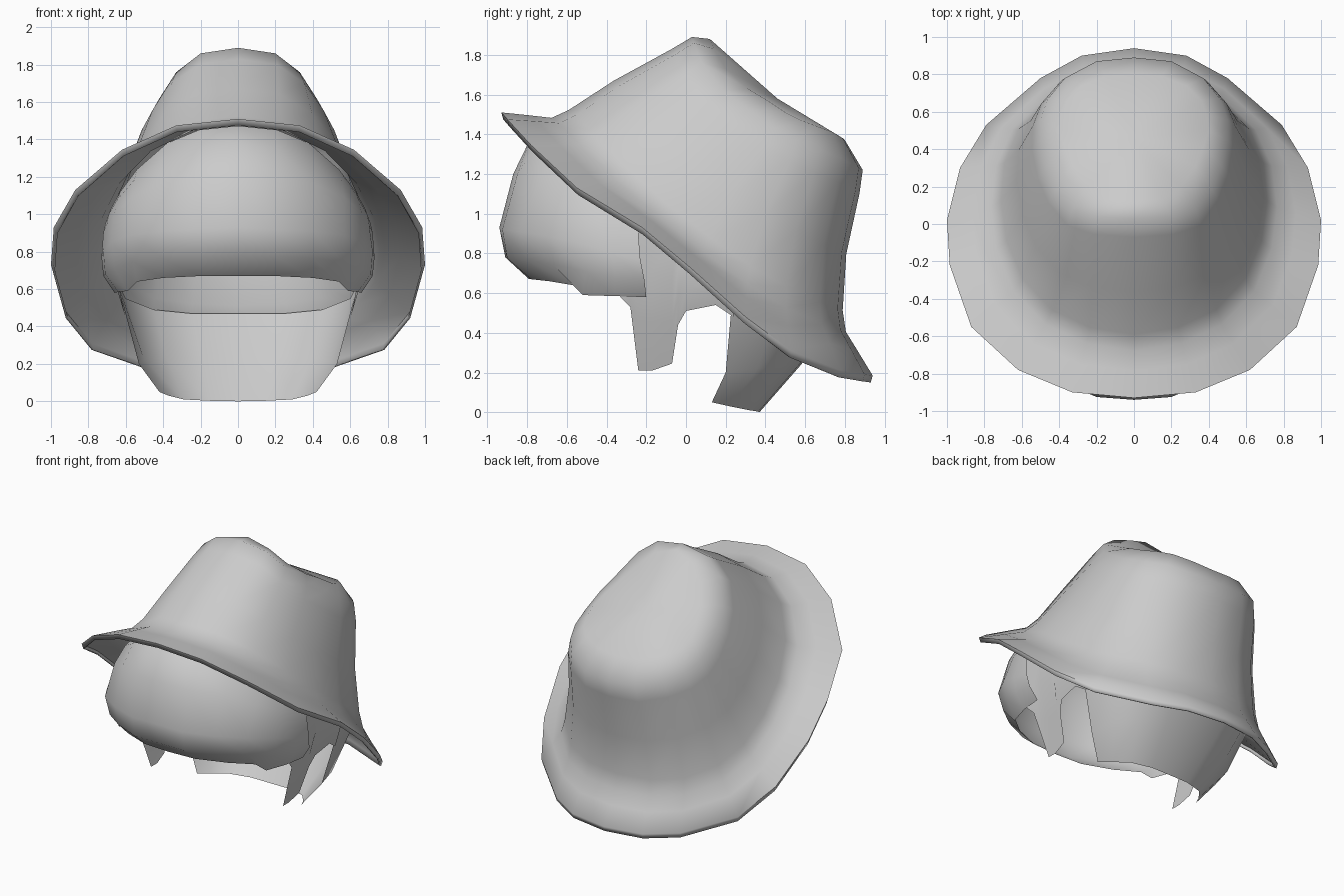
import bpy, bmesh, math
from mathutils import Vector

if "Cube" in bpy.data.objects:
    bpy.data.objects.remove(bpy.data.objects["Cube"])

grey = bpy.data.materials.new("plain grey")
grey.diffuse_color = (0.6, 0.6, 0.6, 1)
grey.use_nodes = True
grey.node_tree.nodes["Principled BSDF"].inputs["Base Color"].default_value = grey.diffuse_color


def lerp_ring(a, b, t, lift=0.0, swell=1.0):
    out = []
    for p, q in zip(a, b):
        v = Vector(p).lerp(Vector(q), t)
        out.append((v.x * swell, v.y, v.z + lift))
    return out


def full(half):
    """Closed ring from a half ring that starts and ends on x = 0."""
    return list(half) + [(-x, y, z) for x, y, z in reversed(half) if x > 1e-5]


def open_full(half):
    """Open row mirrored from a half row that starts on x = 0."""
    return [(-x, y, z) for x, y, z in reversed(half) if x > 0] + list(half)


def loft(name, rows, closed=False, cap=None, thickness=0.0, angle=50):
    bm = bmesh.new()
    grid = [[bm.verts.new(p) for p in row] for row in rows]
    n = len(grid[0])
    for a, b in zip(grid, grid[1:]):
        for i in range(n if closed else n - 1):
            j = (i + 1) % n
            bm.faces.new((a[i], a[j], b[j], b[i]))
    if cap:
        c = bm.verts.new(cap)
        for i in range(n):
            bm.faces.new((grid[-1][i], grid[-1][(i + 1) % n], c))
    bmesh.ops.recalc_face_normals(bm, faces=bm.faces)
    mesh = bpy.data.meshes.new(name)
    bm.to_mesh(mesh)
    bm.free()
    ob = bpy.data.objects.new(name, mesh)
    bpy.context.collection.objects.link(ob)
    mesh.materials.append(grey)
    if thickness:
        mod = ob.modifiers.new("thickness", 'SOLIDIFY')
        mod.thickness = thickness
        mod.offset = -1
    bpy.ops.object.select_all(action='DESELECT')
    ob.select_set(True)
    bpy.context.view_layer.objects.active = ob
    bpy.ops.object.shade_smooth_by_angle(angle=math.radians(angle))
    return ob


# Hat: half rings from front to back, tilted down towards the back
brim_edge = [(0, -.93, 1.51), (.33, -.9, 1.475), (.62, -.78, 1.345), (.87, -.55, 1.13),
             (.985, -.22, .93), (1, .02, .73), (.93, .3, .48), (.79, .53, .31),
             (.5, .78, .21), (.28, .9, .19), (0, .94, .185)]
brim_lip = [(x * .99, y * .99, z - .035) for x, y, z in brim_edge]
crown_base = [(0, -.64, 1.49), (.24, -.6, 1.465), (.45, -.5, 1.36), (.61, -.33, 1.19),
              (.7, -.12, 1.0), (.73, .1, .83), (.71, .31, .68), (.63, .5, .57),
              (.46, .67, .49), (.25, .76, .46), (0, .785, .45)]
crown_rim = [(0, .03, 1.89), (.2, .04, 1.86), (.33, .08, 1.76), (.42, .19, 1.62),
             (.47, .31, 1.53), (.5, .45, 1.43), (.5, .56, 1.37), (.46, .67, 1.32),
             (.37, .78, 1.28), (.2, .87, 1.23), (0, .89, 1.22)]
crown_top = [(0, .12, 1.88), (.15, .14, 1.83), (.25, .2, 1.73), (.33, .31, 1.63),
             (.37, .41, 1.57), (.4, .5, 1.51), (.39, .58, 1.47), (.36, .66, 1.44),
             (.28, .74, 1.41), (.15, .79, 1.38), (0, .8, 1.37)]
crown_waist = [(x, y - .025, z) for x, y, z in lerp_ring(crown_base, crown_rim, .45)]
hat_rows = [brim_lip, brim_edge,
            lerp_ring(brim_edge, crown_base, .5, -.005),
            lerp_ring(brim_edge, crown_base, .87, -.01),
            lerp_ring(crown_base, crown_waist, .18),
            crown_waist,
            lerp_ring(crown_base, crown_rim, .85, swell=1.02),
            crown_rim, crown_top]
loft("hat", [full(r) for r in hat_rows], True, (0, .46, 1.58), .012)

# Fringe: rounded front hair with a lower flap at each side
f_top = [(0, -.58, 1.47), (.2, -.56, 1.455), (.38, -.47, 1.38), (.54, -.35, 1.24),
         (.63, -.25, 1.12), (.68, -.19, 1.03), (.7, -.15, .97)]
f_high = [(0, -.87, 1.2), (.2, -.85, 1.195), (.41, -.74, 1.16), (.57, -.6, 1.09),
          (.66, -.45, 1.01), (.7, -.32, .95), (.72, -.24, .9)]
f_mid = [(0, -.94, .93), (.2, -.925, .92), (.4, -.84, .91), (.57, -.71, .89),
         (.68, -.53, .85), (.72, -.37, .8), (.73, -.23, .77)]
f_low = [(0, -.91, .78), (.2, -.9, .775), (.4, -.8, .765), (.56, -.67, .745),
         (.66, -.51, .71), (.71, -.36, .68), (.72, -.21, .67)]
f_edge = [(0, -.79, .67), (.2, -.78, .67), (.4, -.69, .66), (.54, -.57, .64),
          (.59, -.52, .59), (.64, -.36, .585), (.66, -.2, .58)]
f_upper = [(x, y - .06 * (1 - x), z + .04 * (1 - x))
           for x, y, z in lerp_ring(f_top, f_high, .5)]
loft("fringe", [open_full(r) for r in (f_top, f_upper, f_high, f_mid, f_low, f_edge)])

# Side hair: a pointed lock beside each cheek, then an arch towards the back
lock_edge = [(-.33, .58), (-.28, .53), (-.24, .21), (-.17, .21), (-.07, .245),
             (-.04, .44), (0, .51), (.15, .54), (.24, .48)]
for side, label in ((1, "right"), (-1, "left")):
    rows = []
    for t in (0, .33, .67, 1):
        row = []
        for y, low in lock_edge:
            z = low + t * (.84 - .65 * y - low)
            x = min(.53 + .3 * (z - .21), .66)
            row.append((side * x, y, z))
        rows.append(row)
    loft(label + "_side_hair", rows)

# Back hair: sheet curling inwards from the hat down to the neck
b_top = [(0, .76, .47), (.25, .735, .47), (.45, .64, .49), (.6, .47, .55), (.65, .24, .65)]
b_mid = [(0, .58, .24), (.2, .57, .24), (.38, .5, .23), (.5, .36, .22), (.53, .2, .2)]
b_low = [(0, .37, 0), (.15, .365, .003), (.29, .32, .01), (.37, .22, .03), (.42, .13, .05)]
loft("back_hair", [open_full(r) for r in (b_top, b_mid, b_low)])
